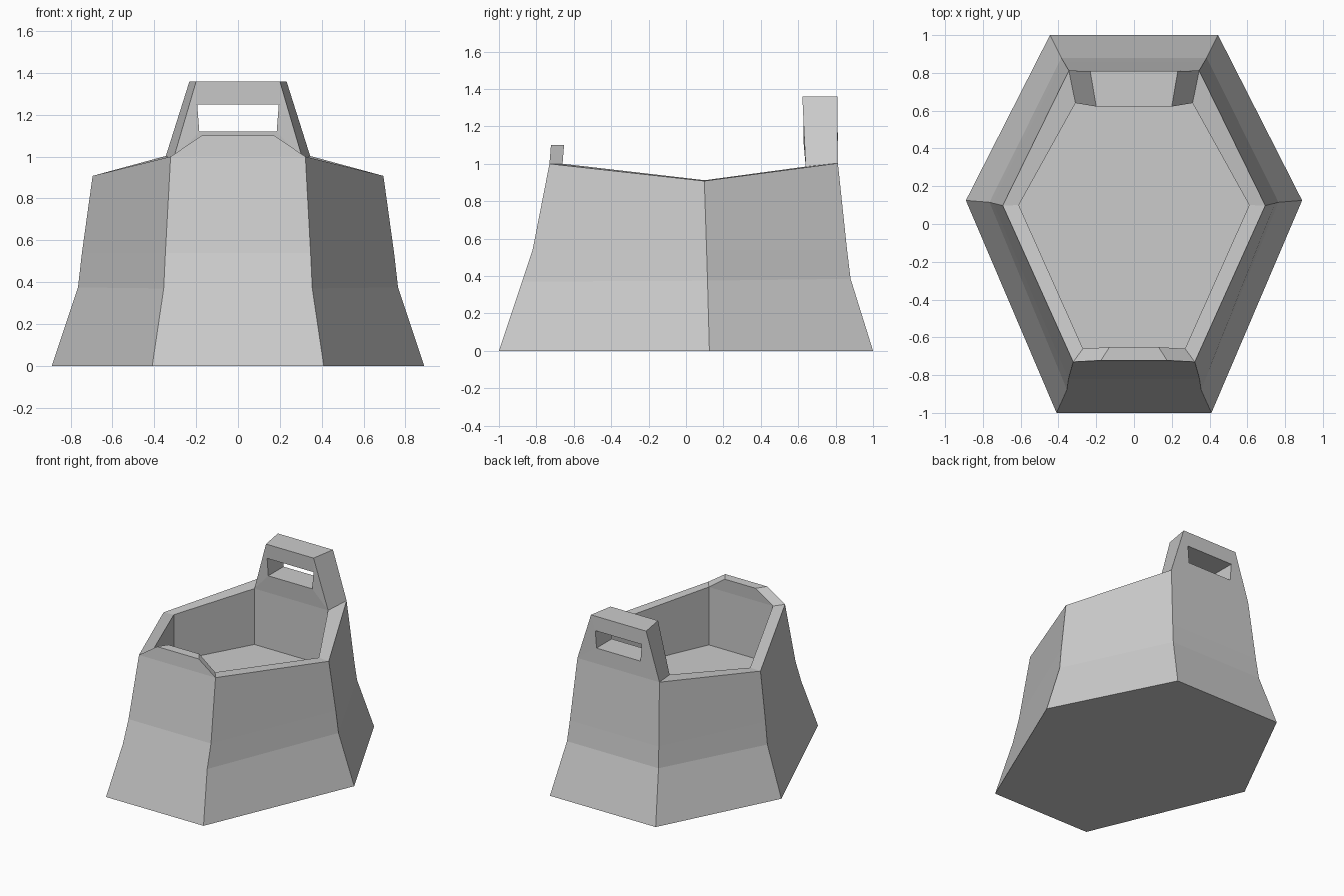
import bpy
import bmesh

cube = bpy.data.objects.get("Cube")
if cube:
    bpy.data.objects.remove(cube, do_unlink=True)

# Single plain grey
grey = bpy.data.materials.new("plain grey")
grey.use_nodes = True
COLOUR = (0.6, 0.6, 0.6, 1)
grey.diffuse_color = COLOUR
grey.node_tree.nodes["Principled BSDF"].inputs["Base Color"].default_value = COLOUR


def mirrored_ring(half):
    """Closed ring from its +x half, listed in order."""
    return half + [(-x, y, z) for x, y, z in reversed(half)]


def loft(name, rings, cap=True, loop=False):
    """Skin successive rings; cap the ends or join the last ring to the first."""
    bm = bmesh.new()
    loops = [[bm.verts.new(p) for p in ring] for ring in rings]
    pairs = list(zip(loops, loops[1:]))
    if loop:
        pairs.append((loops[-1], loops[0]))
    for a, b in pairs:
        n = len(a)
        for i in range(n):
            j = (i + 1) % n
            bm.faces.new((a[i], a[j], b[j], b[i]))
    if cap:
        bm.faces.new(loops[0])
        bm.faces.new(loops[-1])
    bmesh.ops.recalc_face_normals(bm, faces=bm.faces)
    mesh = bpy.data.meshes.new(name)
    bm.to_mesh(mesh)
    bm.free()
    mesh.materials.append(grey)
    obj = bpy.data.objects.new(name, mesh)
    bpy.context.collection.objects.link(obj)
    return obj


# Flared six-sided tub: outside rings upward, then rim, then recessed floor
# Each half ring lists the front, side and back corner
inner = [(0.27, -0.66, 1.0), (0.61, 0.10, 0.912), (0.31, 0.64, 0.985)]
halves = [
    [(0.41, -1.0, 0), (0.89, 0.125, 0), (0.445, 1.0, 0)],
    [(0.355, -0.877, 0.37), (0.765, 0.115, 0.375), (0.385, 0.88, 0.385)],
    [(0.347, -0.82, 0.54), (0.746, 0.11, 0.54), (0.374, 0.861, 0.54)],
    [(0.322, -0.73, 1.0), (0.695, 0.098, 0.908), (0.345, 0.812, 1.003)],
    inner,
    [(x, y, 0.56) for x, y, z in inner],
]
loft("tub", [mirrored_ring(h) for h in halves])

# Back handle: front outline, back outline, then the grip opening
opening = [(0.185, 1.12), (0.195, 1.25)]
handle = [
    [(0.31, 0.64, 0.985), (0.2, 0.622, 1.36)],
    [(0.345, 0.812, 1.003), (0.232, 0.81, 1.36)],
    [(x, 0.811, z) for x, z in opening],
    [(x, 0.628, z) for x, z in opening],
]
loft("back_handle", [mirrored_ring(h) for h in handle], cap=False, loop=True)

# Raised lip on the front rim
lip = [
    [(0.322, -0.73, 1.0), (0.175, -0.722, 1.1)],
    [(0.27, -0.66, 1.0), (0.13, -0.652, 1.1)],
]
loft("front_lip", [mirrored_ring(h) for h in lip])
